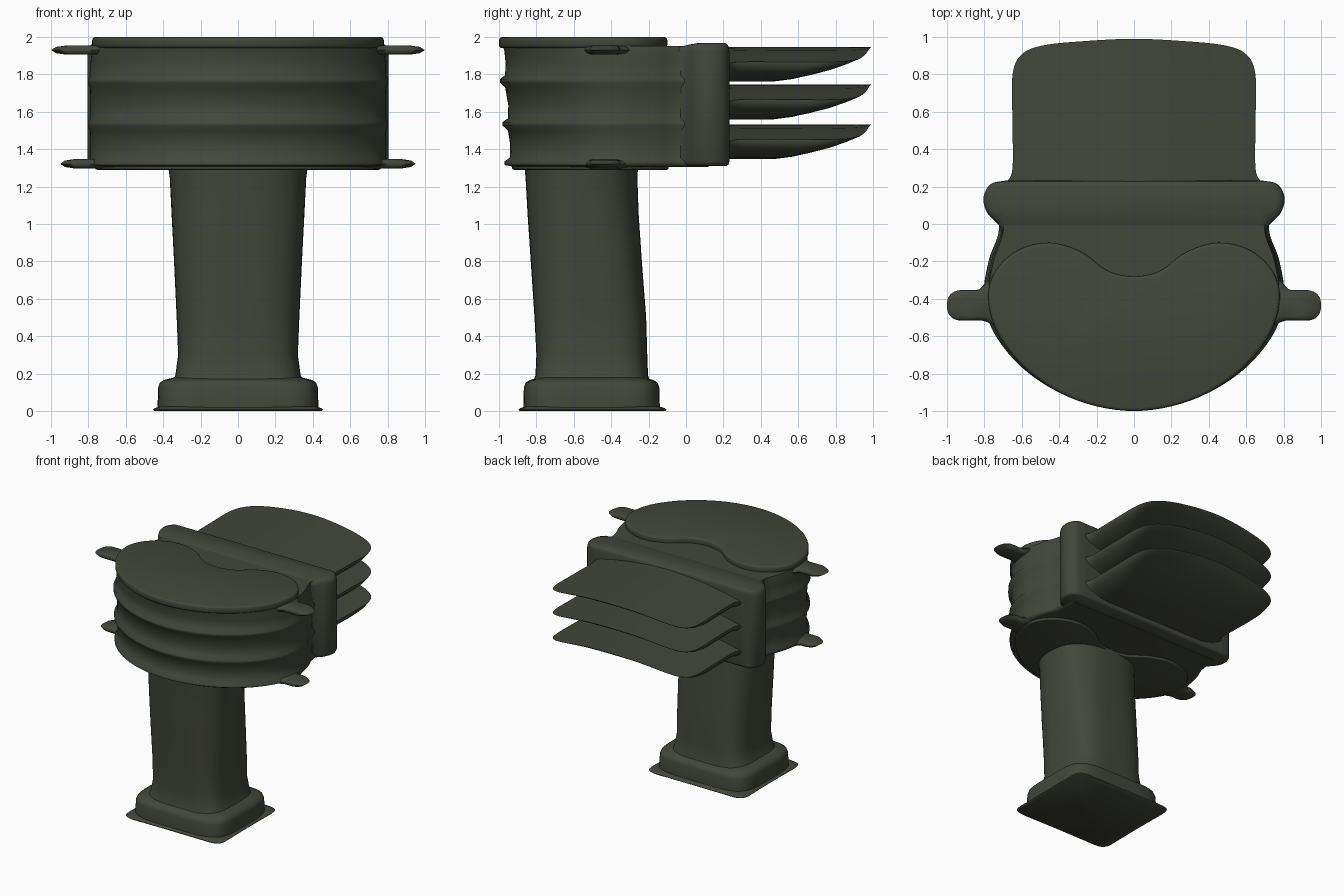
import bpy
import bmesh
import math

if "Cube" in bpy.data.objects:
    bpy.data.objects.remove(bpy.data.objects["Cube"])

olive = bpy.data.materials.new("dark_olive")
olive.use_nodes = True
olive.diffuse_color = (0.055, 0.062, 0.044, 1)
olive.node_tree.nodes["Principled BSDF"].inputs["Base Color"].default_value = olive.diffuse_color


def curve(points, steps=6):
    """Smooth open curve (Catmull-Rom), level where it meets x = 0."""
    first, last = points[0], points[-1]
    if first[0] == 0:
        first = (-points[1][0], points[1][1])
    if last[0] == 0:
        last = (-points[-2][0], points[-2][1])
    padded = [first] + points + [last]
    result = []
    for p0, p1, p2, p3 in zip(padded, padded[1:], padded[2:], padded[3:]):
        for s in range(steps):
            t = s / steps
            result.append(tuple(
                0.5 * (2 * b + (c - a) * t + (2 * a - 5 * b + 4 * c - d) * t ** 2
                       + (3 * b - a - 3 * c + d) * t ** 3)
                for a, b, c, d in zip(p0, p1, p2, p3)))
    return result + [points[-1]]


def mirrored(half):
    """Closed outline from the half with x >= 0."""
    return half + [(-x, y) for x, y in reversed(half) if x > 1e-4]


def loft(name, rings, bevel=0, angle=35):
    """Skin a stack of (z, outline) rings and cap both ends.
    Outline points may carry their own height offset."""
    bm = bmesh.new()
    rows = [[bm.verts.new((x, y, z + sum(dz))) for x, y, *dz in outline] for z, outline in rings]
    n = len(rows[0])
    for low, high in zip(rows, rows[1:]):
        for i in range(n):
            j = (i + 1) % n
            bm.faces.new((low[i], low[j], high[j], high[i]))
    bm.faces.new(rows[0])
    bm.faces.new(rows[-1])
    bmesh.ops.recalc_face_normals(bm, faces=bm.faces)
    mesh = bpy.data.meshes.new(name)
    bm.to_mesh(mesh)
    bm.free()
    mesh.materials.append(olive)
    obj = bpy.data.objects.new(name, mesh)
    bpy.context.collection.objects.link(obj)
    bpy.ops.object.select_all(action="DESELECT")
    obj.select_set(True)
    bpy.context.view_layer.objects.active = obj
    if bevel:
        mod = obj.modifiers.new("Bevel", "BEVEL")
        mod.width, mod.segments, mod.limit_method = bevel, 3, "ANGLE"
        mod.angle_limit = math.radians(50)
        bpy.ops.object.modifier_apply(modifier="Bevel")
    bpy.ops.object.shade_smooth_by_angle(angle=math.radians(angle))


def superellipse(hx, y0, y1, power, flare=0.0, count=64):
    """Rounded square; flare pulls the middles of the sides inward."""
    points = []
    for i in range(count):
        a = math.tau * i / count
        c, s = math.cos(a), math.sin(a)
        k = 1 - flare * (1 - abs(math.sin(2 * a)))
        x = math.copysign(abs(c) ** (2 / power), c) * k
        y = math.copysign(abs(s) ** (2 / power), s) * k
        points.append((x * hx, (y0 + y1) / 2 + y * (y1 - y0) / 2))
    return points


# Drum with ribs wrapped around the front
front_half = [(0, -1), (0.3, -0.945), (0.55, -0.8), (0.72, -0.6), (0.78, -0.4)]
drum_half = curve(front_half + [(0.755, -0.2), (0.705, -0.05), (0.7, 0.12)])


def drum_ring(half_width, front):
    return mirrored([(x * half_width / 0.78, y * front if y < 0 else y) for x, y in drum_half])


rings = [(1.306, drum_ring(0.77, 0.92))]
for rib_z, rib_front in ((1.325, 0.97), (1.535, 0.98), (1.765, 0.995)):
    wall = rib_front - 0.028
    if rib_z > 1.4:
        rings.append((rib_z - 0.035, drum_ring(0.79, wall)))
    rings += [(rib_z - 0.01, drum_ring(0.802, rib_front)),
              (rib_z + 0.01, drum_ring(0.802, rib_front)),
              (rib_z + 0.03, drum_ring(0.787, wall)),
              (rib_z + 0.10, drum_ring(0.787, wall - 0.002))]
rings += [(1.93, drum_ring(0.78, 0.972)), (1.953, drum_ring(0.775, 0.98))]
loft("drum", rings, angle=75)

# Two-lobed lid and shallow underside lip
lobe_half = curve(front_half + [(0.74, -0.25), (0.62, -0.14), (0.45, -0.1),
                                (0.28, -0.15), (0.14, -0.25), (0, -0.28)])
lid = mirrored(lobe_half)
loft("lid", [(1.94, lid), (2.0, lid)], bevel=0.018)
lip = [(x * 0.98, y * 0.93) for x, y in lid]
loft("underside_lip", [(1.29, lip), (1.32, lip)], bevel=0.01)

# Rounded ear tabs on each side, upper and lower
for level, z, reach in (("upper", 1.93, 1.0), ("lower", 1.322, 0.95)):
    tab = curve([(0.65, -0.57), (0.75, -0.54), (0.81, -0.517), (reach - 0.06, -0.515),
                 (reach - 0.012, -0.485), (reach, -0.435), (reach - 0.012, -0.385),
                 (reach - 0.06, -0.355), (0.83, -0.35), (0.775, -0.3), (0.65, -0.25)])
    for side, sign in (("left", 1), ("right", -1)):
        loft(f"{level}_{side}_tab",
             [(z + dz, [(sign * (0.65 + (x - 0.65) * k), -0.435 + (y + 0.435) * k)
                        for x, y in tab])
              for dz, k in ((-0.025, 0.75), (-0.017, 0.92), (0, 1), (0.017, 0.92),
                            (0.025, 0.75))], angle=60)

# Cross bar behind the drum, its top easing forward onto the drum
bar_half = curve([(0, 0.232), (0.6, 0.232), (0.7, 0.23), (0.77, 0.21), (0.805, 0.14),
                  (0.785, 0.06), (0.72, -0.01), (0.69, -0.08)])


def bar_ring(inset, front):
    return mirrored([(x * (1 - inset), max(min(y, 0.232 - inset * 0.4), front))
                     for x, y in bar_half])


loft("cross_bar", [(1.311, bar_ring(0.03, 0.0)), (1.318, bar_ring(0.012, -0.06)),
                   (1.335, bar_ring(0, -0.08)), (1.92, bar_ring(0, -0.08)),
                   (1.945, bar_ring(0.008, -0.04)), (1.96, bar_ring(0.025, 0.02)),
                   (1.968, bar_ring(0.06, 0.07))], angle=60)

# Three fins: gently arched top, hull rounding in and curving up to the tip
fin_half = [(0, 1), (0.4, 0.985), (0.75, 0.955), (0.93, 0.89), (1, 0.75),
            (1, 0.45), (1, 0.12), (1.05, 0.03), (1.07, 0)]


def fin_ring(width, tip, depth=0.0):
    """Outline drooping at the sides; the droop fades out with depth."""
    half = curve([(x * width, 0.2 + y * (tip - 0.2)) for x, y in fin_half])
    fade = 1 - depth / 0.185
    return [(x, y, -depth - 0.08 * fade * (x / 0.65) ** 2) for x, y in mirrored(half)]


hull = [(0.65, 0.982, 0.008), (0.645, 0.91, 0.05), (0.62, 0.81, 0.1),
        (0.57, 0.68, 0.145), (0.52, 0.57, 0.172), (0.45, 0.47, 0.185)]
for number, top in enumerate((1.532, 1.745, 1.947)):
    crown = [fin_ring(0.65 * k, 0.99) for k in (0.02, 0.25, 0.5, 0.75, 1)]
    loft(f"fin_{number + 1}",
         [(top, ring) for ring in crown + [fin_ring(*row) for row in hull]], angle=50)

# Leaning column
loft("column", [(z, superellipse(hx, y0, y1, power)) for z, hx, y0, y1, power in (
    (0.15, 0.36, -0.82, -0.19, 4), (0.19, 0.335, -0.805, -0.203, 4),
    (0.3, 0.32, -0.80, -0.207, 3.6), (0.5, 0.328, -0.81, -0.213, 3.3),
    (0.8, 0.342, -0.83, -0.236, 3), (1.05, 0.355, -0.847, -0.253, 2.7),
    (1.25, 0.365, -0.858, -0.26, 2.5), (1.32, 0.375, -0.865, -0.255, 2.5))], angle=60)

# Plinth and thin flared foot plate
loft("plinth", [(z, superellipse(0.43 - g, -0.87 + g, -0.14 - g, 5)) for z, g in (
    (0.01, 0.0), (0.03, 0.0), (0.125, 0.003), (0.152, 0.012), (0.166, 0.035),
    (0.18, 0.09))], angle=50)
loft("foot_plate", [(z, superellipse(0.465 - g, -0.905 + g, -0.095 - g, 9, 0.03))
                    for z, g in ((0.0, 0.008), (0.008, 0.0), (0.016, 0.01), (0.024, 0.04))],
     angle=50)
